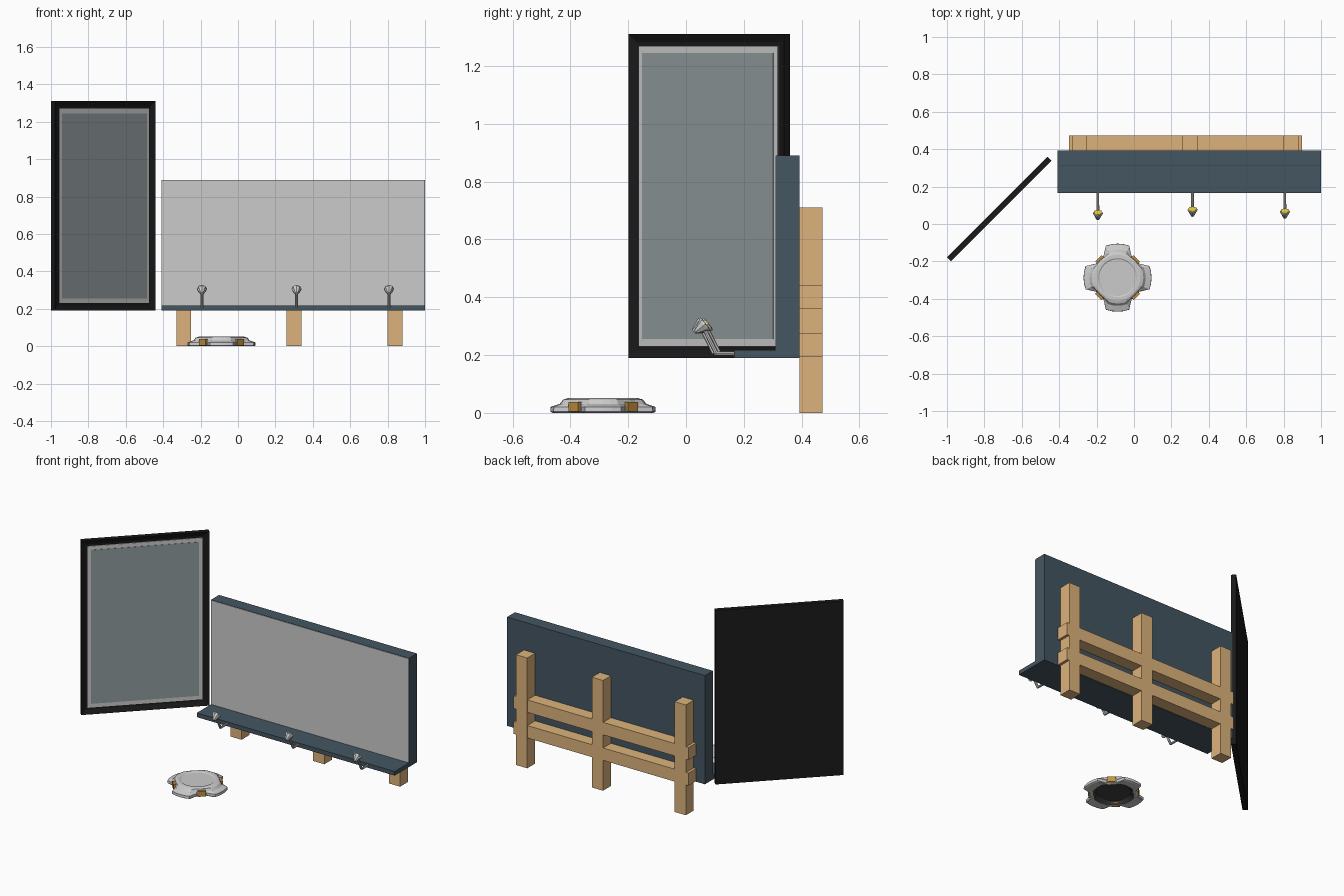
import bpy, bmesh
from math import radians, cos, sin, pi
from mathutils import Vector, Matrix

if "Cube" in bpy.data.objects:
    bpy.data.objects.remove(bpy.data.objects["Cube"])


def material(name, rgb):
    m = bpy.data.materials.new(name)
    m.diffuse_color = (*rgb, 1)
    m.use_nodes = True
    m.node_tree.nodes["Principled BSDF"].inputs["Base Color"].default_value = m.diffuse_color
    return m


SLATE = material("slate_paint", (0.058, 0.092, 0.12))
WOOD = material("wood", (0.72, 0.45, 0.2))
BLACK = material("black_frame", (0.01, 0.01, 0.01))
GLASS = material("pale_glass", (0.28, 0.33, 0.34))
YELLOW = material("yellow_lens", (0.8, 0.62, 0.03))
ORANGE = material("orange_block", (0.55, 0.28, 0.05))
DARK = material("dark_underside", (0.05, 0.05, 0.05))


def finish(name, bm, mat=None):
    bmesh.ops.recalc_face_normals(bm, faces=bm.faces)
    me = bpy.data.meshes.new(name)
    bm.to_mesh(me)
    bm.free()
    ob = bpy.data.objects.new(name, me)
    bpy.context.collection.objects.link(ob)
    if mat:
        me.materials.append(mat)
    return ob


def box_bm(lo, hi):
    lo, hi = Vector(lo), Vector(hi)
    bm = bmesh.new()
    size = hi - lo
    bmesh.ops.create_cube(bm, size=1, matrix=Matrix.Translation((lo + hi) / 2) @ Matrix.Diagonal((*size, 1)))
    return bm


def box(name, lo, hi, mat=None):
    return finish(name, box_bm(lo, hi), mat)


def rod(name, a, b, r1, r2, sides=8, mat=None):
    a, b = Vector(a), Vector(b)
    d = b - a
    rot = Vector((0, 0, 1)).rotation_difference(d).to_matrix().to_4x4()
    bm = bmesh.new()
    bmesh.ops.create_cone(bm, cap_ends=True, segments=sides, radius1=r1, radius2=r2, depth=d.length,
                          matrix=Matrix.Translation((a + b) / 2) @ rot)
    return finish(name, bm, mat)


# Long board: slab, grey face and front shelf
box("board_slab", (-0.41, 0.312, 0.19), (1.0, 0.393, 0.89), SLATE)
box("board_face", (-0.408, 0.309, 0.218), (0.998, 0.314, 0.888))
box("board_shelf", (-0.41, 0.166, 0.19), (1.0, 0.32, 0.217), SLATE)

# Timber support behind the board
for i, x in enumerate((-0.29, 0.30, 0.84)):
    box(f"support_post_{i}", (x - 0.04, 0.393, 0), (x + 0.04, 0.473, 0.71), WOOD)
for i, z in enumerate((0.235, 0.40)):
    box(f"support_rail_{i}", (-0.348, 0.393, z - 0.04), (0.897, 0.472, z + 0.04), WOOD)

# Angled side panel: frame with recessed front, backing and pane
W, T, Z0, Z1 = 0.38, 0.015, 0.19, 1.31
bm = box_bm((-W, -T, Z0), (W, T, Z1))
bm.normal_update()
front = min(bm.faces, key=lambda f: f.calc_center_median().y)
bmesh.ops.inset_region(bm, faces=[front], thickness=0.04)
bmesh.ops.translate(bm, verts=front.verts, vec=(0, 0.012, 0))
panel = [finish("panel_frame", bm, BLACK),
         box("panel_border", (-W + 0.04, -0.007, Z0 + 0.04), (W - 0.04, 0, Z1 - 0.04)),
         box("panel_pane", (-W + 0.06, -0.009, Z0 + 0.065), (W - 0.06, 0, Z1 - 0.065), GLASS)]
for ob in panel:
    ob.location = (-0.72, 0.081, 0)
    ob.rotation_euler.z = radians(45)

# Spotlights along the shelf, aimed up at the board
for i, (x, dy) in enumerate(((-0.193, 0), (0.313, 0.018), (0.807, 0.008))):
    elbow = (x, 0.097 + dy, 0.206)
    neck = (x, 0.052 + dy, 0.297)
    rod(f"lamp_arm_{i}", (x, 0.175, 0.206), elbow, 0.007, 0.007)
    rod(f"lamp_stem_{i}", elbow, neck, 0.008, 0.007)
    tail = Vector((x, 0.026 + dy, 0.281))
    aim = Vector((0, 0.7, 0.55)).normalized()
    rod(f"lamp_shade_{i}", tail, tail + aim * 0.038, 0.009, 0.026)
    rod(f"lamp_rim_{i}", tail + aim * 0.036, tail + aim * 0.043, 0.026, 0.026)
    rod(f"lamp_lens_{i}", tail + aim * 0.040, tail + aim * 0.045, 0.021, 0.02, mat=YELLOW)

# Floor disc: four-lobed shell made of stacked rings
CX, CY, Z = -0.088, -0.287, 0.0
LOBE = ((-33, 0), (-20, 1), (-10, 1), (0, 1), (10, 1), (20, 1), (33, 0), (45, 0))
# each ring: valley radius, lobe radius, height
RINGS = ((0.10, 0.10, 0.018), (0.115, 0.125, 0.002), (0.13, 0.174, 0), (0.138, 0.182, 0.004),
         (0.138, 0.181, 0.021), (0.134, 0.150, 0.031), (0.130, 0.138, 0.046),
         (0.120, 0.122, 0.051), (0.104, 0.104, 0.051), (0.098, 0.098, 0.047))
bm = bmesh.new()
loops = []
for valley, lobe, z in RINGS:
    ring = []
    for q in range(4):
        for a, t in LOBE:
            th = radians(a + 90 * q)
            r = lobe if t else valley
            ring.append(bm.verts.new((CX + r * cos(th), CY + r * sin(th), z)))
    loops.append(ring)
n = len(loops[0])
for k, (lo, hi) in enumerate(zip(loops, loops[1:])):
    for i in range(n):
        j = (i + 1) % n
        f = bm.faces.new((lo[i], lo[j], hi[j], hi[i]))
        f.material_index = 1 if k == 0 else 0
bm.faces.new(loops[0][::-1]).material_index = 1
bm.faces.new(loops[-1])
shell = finish("disc_shell", bm)
shell.data.materials.append(None)
shell.data.materials.append(DARK)

# Orange blocks in the gaps between the lobes
for q in range(4):
    ob = box(f"disc_block_{q}", (0.105, -0.024, 0.004), (0.146, 0.024, 0.038), ORANGE)
    ob.location = (CX, CY, 0)
    ob.rotation_euler.z = pi / 4 + q * pi / 2
